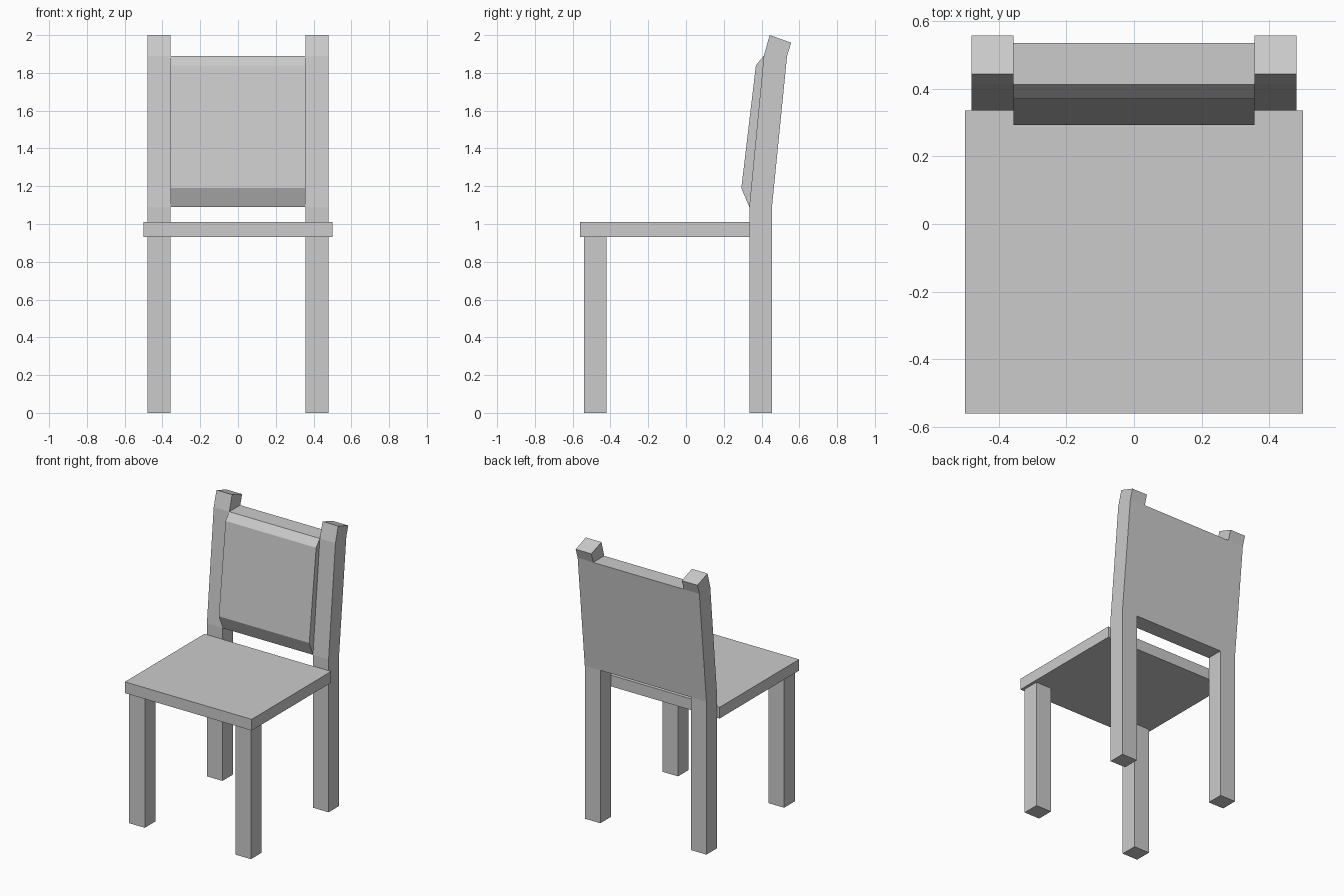
import bpy
import bmesh

cube = bpy.data.objects.get("Cube")
if cube:
    bpy.data.objects.remove(cube, do_unlink=True)

grey = bpy.data.materials.new("light_grey")
grey.use_nodes = True
colour = (0.6, 0.6, 0.6, 1)
grey.diffuse_color = colour
grey.node_tree.nodes["Principled BSDF"].inputs["Base Color"].default_value = colour


def extrude_profile(name, profile, x0, x1):
    """Sweep a closed (y, z) outline along x from x0 to x1."""
    bm = bmesh.new()
    face = bm.faces.new([bm.verts.new((x0, y, z)) for y, z in profile])
    result = bmesh.ops.extrude_face_region(bm, geom=[face])
    moved = [v for v in result["geom"] if isinstance(v, bmesh.types.BMVert)]
    bmesh.ops.translate(bm, verts=moved, vec=(x1 - x0, 0, 0))
    bmesh.ops.recalc_face_normals(bm, faces=bm.faces)
    mesh = bpy.data.meshes.new(name)
    bm.to_mesh(mesh)
    bm.free()
    mesh.materials.append(grey)
    obj = bpy.data.objects.new(name, mesh)
    bpy.context.collection.objects.link(obj)
    return obj


def rectangle(y0, y1, z0, z1):
    return [(y0, z0), (y1, z0), (y1, z1), (y0, z1)]


SEAT_BOTTOM, SEAT_TOP = 0.93, 1.01
POST_FRONT, POST_BACK = 0.335, 0.455
INNER, OUTER = 0.357, 0.48

# Seat slab, ending against the back posts
extrude_profile("seat", rectangle(-0.56, POST_FRONT, SEAT_BOTTOM, SEAT_TOP), -0.5, 0.5)

# Back posts lean backwards above the seat and have sloped tops
post = [(POST_FRONT, 0), (POST_BACK, 0), (POST_BACK, 1.09), (0.535, 1.89),
        (0.557, 1.96), (0.443, 2.0), (0.412, 1.89), (POST_FRONT, 1.09)]
front_leg = rectangle(-0.54, -0.42, 0, SEAT_BOTTOM)

for side, sign in (("left", 1), ("right", -1)):
    extrude_profile(side + "_back_post", post, sign * INNER, sign * OUTER)
    extrude_profile(side + "_front_leg", front_leg, sign * INNER, sign * OUTER)

# Backrest panel with a raised, chamfered front
panel = [(POST_FRONT, 1.09), (POST_BACK, 1.09), (0.535, 1.89),
         (0.412, 1.89), (0.37, 1.84), (0.293, 1.19)]
extrude_profile("backrest", panel, -INNER, INNER)
